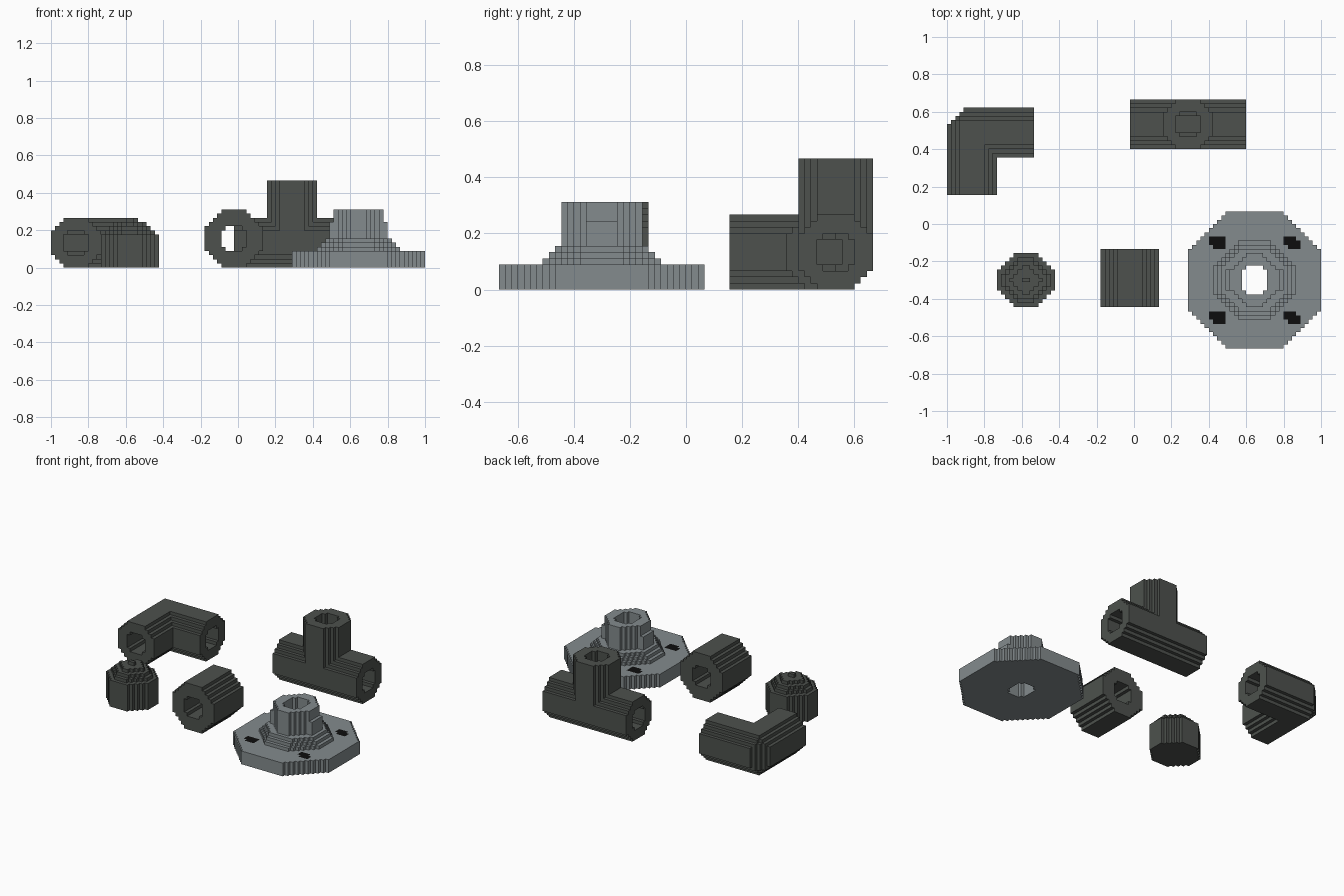
import bpy
import bmesh
from itertools import product
from mathutils import Vector

UNIT = 1 / 45  # edge length of one building block

cube = bpy.data.objects.get("Cube")
if cube:
    bpy.data.objects.remove(cube)


def material(name, rgb):
    mat = bpy.data.materials.new(name)
    mat.use_nodes = True
    mat.diffuse_color = (*rgb, 1)
    mat.node_tree.nodes["Principled BSDF"].inputs["Base Color"].default_value = (*rgb, 1)
    return mat


dark = material("dark iron", (0.075, 0.083, 0.075))
steel = material("grey steel", (0.23, 0.26, 0.27))
black = material("black holes", (0.004, 0.004, 0.004))


def octagon(u, v, w, h, chamfer):
    """Stepped octagon section, measured from its centre."""
    a, b = w / 2 - abs(u), h / 2 - abs(v)
    return a > 0 and b > 0 and a + b > chamfer


def bore(u, v, w=6, h=6):
    return octagon(u, v, w, h, 1)


def blocks(name, xs, ys, zs, inside, mats, paint=None):
    """Build the outer skin of all unit blocks whose centre is inside the shape."""
    cells = {c for c in product(range(*xs), range(*ys), range(*zs))
             if inside(*(k + 0.5 for k in c))}
    bm = bmesh.new()
    verts = {}

    def vert(p):
        key = tuple(p)
        if key not in verts:
            verts[key] = bm.verts.new(Vector(key) * UNIT)
        return verts[key]

    for c in sorted(cells):
        for axis, side in product(range(3), (0, 1)):
            near = list(c)
            near[axis] += 2 * side - 1
            if tuple(near) in cells:
                continue
            p, q = (axis + 1) % 3, (axis + 2) % 3
            loop = []
            for dp, dq in ((0, 0), (1, 0), (1, 1), (0, 1)):
                k = list(c)
                k[axis] += side
                k[p] += dp
                k[q] += dq
                loop.append(vert(k))
            face = bm.faces.new(loop if side else loop[::-1])
            if paint and axis == 2 and side and paint(*(k + 0.5 for k in c)):
                face.material_index = 1
    mesh = bpy.data.meshes.new(name)
    bm.to_mesh(mesh)
    bm.free()
    for m in mats:
        mesh.materials.append(m)
    obj = bpy.data.objects.new(name, mesh)
    bpy.context.collection.objects.link(obj)
    return obj


# Elbow: one section swept round a mitred and clipped corner
def elbow(x, y, z):
    dx, dy, dz = x + 39, y - 22, z - 6
    u = max(-dx, dy, dy - dx - 2)
    return octagon(u, dz, 12, 12, 3) and not bore(max(-dx, dy), dz)


blocks("elbow_fitting", (-45, -24), (7, 28), (0, 12), elbow, [dark])


# Tee: a lying tube with an upright branch
def tee(x, y, z):
    dx, dy, dz = x - 13, y - 24, z - 6
    solid = octagon(dy, dz, 12, 12, 3) or (dz > 0 and octagon(dx, dy, 12, 12, 3))
    hollow = bore(dy, dz) or (dz > 0 and bore(dx, dy))
    return solid and not hollow


blocks("tee_fitting", (-1, 27), (18, 30), (0, 21), tee, [dark])


# Straight coupling
def coupling(x, y, z):
    return octagon(x + 1, z - 7, 14, 14, 4) and not bore(x + 1, z - 7)


blocks("straight_coupling", (-8, 6), (-20, -6), (0, 14), coupling, [dark])


# End cap: closed, with a stepped crown and a small tip
def cap(x, y, z):
    dx, dy = x + 26, y + 13.5
    if z > 11:
        return abs(dx) < 1 and abs(dy) < 1
    inset = 2 * max(0, int(z) - 7)
    return octagon(dx, dy, 14 - inset, 13 - inset, 4 if inset < 4 else 3)


blocks("end_cap", (-33, -19), (-20, -7), (0, 12), cap, [dark])


# Floor flange: octagonal plate, flared collar and socket
def flange(x, y, z):
    dx, dy = x - 29, y + 13.5
    if bore(dx, dy, 6, 7):
        return False
    if z < 4:
        return octagon(dx, dy, 32, 33, 9)
    if z < 7:
        inset = 2 * (int(z) - 4)
        return octagon(dx, dy, 20 - inset, 19 - inset, 6 - inset / 2)
    rib = z < 11 and abs(dx) < 7 and abs(dy) < 2.6
    return rib or octagon(dx, dy, 12, 13, 4)


# Screw holes painted on the plate's top
def screw_hole(x, y, z):
    dx, dy = x - 29, y + 13.5
    if z > 4 or not (7 < abs(dx) < 11 and 7.5 < abs(dy) < 10.5):
        return False
    row = int((dy if dy > 0 else dy + 18) - 7.5)
    if dx < 0:
        return not (row == 0 and dx < -10)
    return not (row == 2 and dx > 10 or row == 0 and dx < 8)


blocks("floor_flange", (13, 45), (-30, 3), (0, 14), flange, [steel, black], screw_hole)
